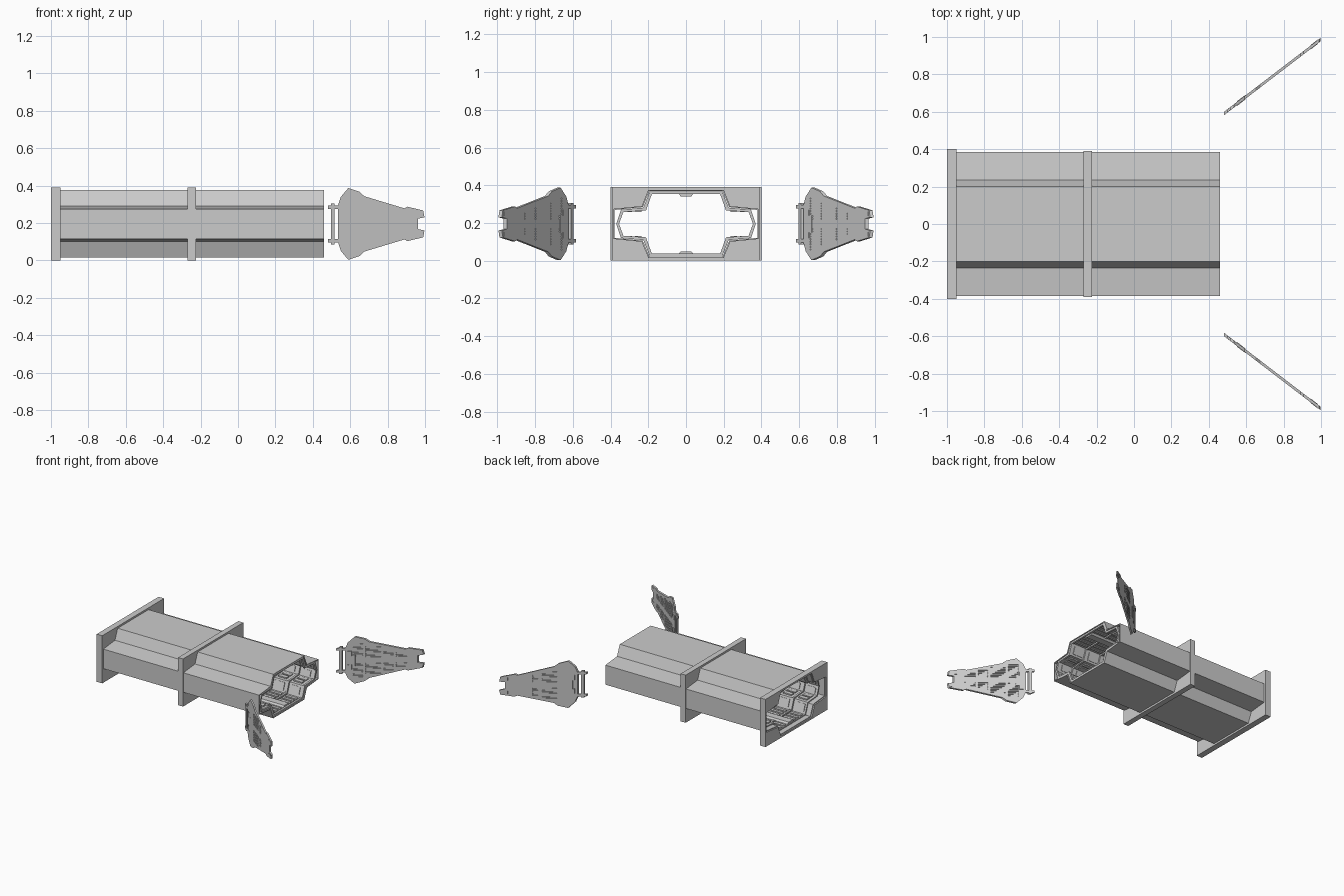
import bpy
import bmesh
from mathutils import Matrix, Vector
import math

cube = bpy.data.objects.get("Cube")
if cube:
    bpy.data.objects.remove(cube, do_unlink=True)

MID = 0.195          # height of the horizontal symmetry plane
START, END = -0.95, 0.46
BAYS = 10
PITCH = (END - START) / BAYS


def finish(name, bm):
    bmesh.ops.recalc_face_normals(bm, faces=bm.faces)
    mesh = bpy.data.meshes.new(name)
    bm.to_mesh(mesh)
    bm.free()
    obj = bpy.data.objects.new(name, mesh)
    bpy.context.collection.objects.link(obj)
    return obj


def loop(quarter):
    """Mirror a quarter section (top centre to side) into a closed loop."""
    right = quarter + [(y, -z) for y, z in reversed(quarter) if z]
    return right + [(-y, z) for y, z in reversed(right)]


def add_ring(bm, outer, inner, x0, x1):
    """Hollow section swept along x."""
    grid = [[bm.verts.new((x, y, z + MID)) for y, z in loop(q)]
            for x, q in ((x0, outer), (x1, outer), (x1, inner), (x0, inner))]
    # the side midpoint appears once per side, so both loops match in length
    n = len(grid[0])
    for k in range(4):
        a, b = grid[k], grid[(k + 1) % 4]
        for i in range(n):
            j = (i + 1) % n
            bm.faces.new((a[i], a[j], b[j], b[i]))


def add_box(bm, lo, hi, matrix=Matrix()):
    lo, hi = Vector(lo), Vector(hi)
    scale = Matrix.Diagonal((*(hi - lo), 1))
    bmesh.ops.create_cube(bm, size=1, matrix=matrix @ Matrix.Translation((lo + hi) / 2) @ scale)


def add_prism(bm, outline, y0, y1):
    """Extrude an x-z outline between two y positions."""
    front = [bm.verts.new((x, y0, z)) for x, z in outline]
    back = [bm.verts.new((x, y1, z)) for x, z in outline]
    bm.faces.new(front)
    bm.faces.new(back)
    for i in range(len(front)):
        j = (i + 1) % len(front)
        bm.faces.new((front[i], front[j], back[j], back[i]))


# Outer hull
SHELL = [(0.2, 0.18), (0.235, 0.095), (0.385, 0.08)]
SHELL_IN = [(0.194, 0.174), (0.229, 0.089), (0.379, 0.074)]
bm = bmesh.new()
add_ring(bm, SHELL, SHELL_IN, -0.99, END)
finish("outer_hull", bm)

# Rectangular support frames
for name, x0, x1, half in (("end_frame", -1, -0.95, 0.4), ("middle_frame", -0.27, -0.225, 0.39)):
    bm = bmesh.new()
    add_ring(bm, [(0.2, MID), (0.235, MID), (half, MID)], SHELL, x0, x1)
    finish(name, bm)

# Interior lining, one bay repeated along the passage
LINING = [(0.192, 0.172), (0.226, 0.086), (0.345, 0.075), (0.37, 0)]
PANEL = [(0.185, 0.165), (0.217, 0.078), (0.338, 0.068), (0.362, 0)]
RIB = [(0.181, 0.158), (0.212, 0.071), (0.332, 0.063), (0.355, 0)]
bm = bmesh.new()
add_ring(bm, LINING, PANEL, 0, PITCH - 0.024)
add_ring(bm, LINING, RIB, PITCH - 0.02, PITCH - 0.004)
slope = math.atan2(0.087, 0.032)
for sz in (1, -1):
    flip = Matrix.Translation((0, 0, MID)) @ Matrix.Diagonal((1, 1, sz, 1))
    # ridges across ceiling and floor
    for i in range(8):
        y = -0.15 + i * 0.3 / 7
        add_box(bm, (0.008, y - 0.012, 0.159), (PITCH - 0.03, y + 0.012, 0.166), flip)
    for sy in (1, -1):
        side = flip @ Matrix.Diagonal((1, sy, 1, 1))
        # sloped panel
        tilt = side @ Matrix.Translation((0, 0.2, 0.12)) @ Matrix.Rotation(-slope, 4, "X")
        add_box(bm, (0.015, -0.03, -0.004), (PITCH - 0.04, 0.03, 0.004), tilt)
        # ledge fittings
        for y in (0.235, 0.285):
            add_box(bm, (0.02, y, 0.064), (PITCH - 0.045, y + 0.035, 0.074), side)
        # side wall plate
        lean = side @ Matrix.Translation((0, 0.348, 0.036)) @ Matrix.Rotation(math.atan2(0.024, 0.068), 4, "X")
        add_box(bm, (0.02, -0.004, -0.022), (PITCH - 0.045, 0.006, 0.022), lean)
bay = finish("lining_bay", bm)
bay.location.x = START
for i in range(1, BAYS):
    copy = bpy.data.objects.new("lining_bay_%d" % i, bay.data)
    copy.location.x = START + i * PITCH
    bpy.context.collection.objects.link(copy)

# Lamp channels along ceiling and floor centre
LAMP = [(-0.04, 0.16), (-0.028, 0.146), (0.028, 0.146), (0.04, 0.16)]
for name, sz in (("ceiling_lamp", 1), ("floor_lamp", -1)):
    bm = bmesh.new()
    add_prism(bm, [(y, z * sz + MID) for y, z in LAMP], START, END - 0.02)
    obj = finish(name, bm)
    obj.data.transform(Matrix(((0, 1, 0, 0), (1, 0, 0, 0), (0, 0, 1, 0), (0, 0, 0, 1))))
    obj.data.flip_normals()

# Door panel, laid out flat then sheared to its open angle
HALF = [(0.535, 0.1), (0.55, 0.145), (0.59, 0.192), (0.65, 0.172), (0.675, 0.148),
        (0.89, 0.083), (0.905, 0.092), (0.99, 0.072), (0.997, 0.035), (0.962, 0.028)]
outline = [(x, MID + z) for x, z in HALF] + [(x, MID - z) for x, z in reversed(HALF)]
bm = bmesh.new()
add_prism(bm, outline, -0.009, 0.009)
door = finish("front_door", bm)


def add_slots(bm, columns, y0, y1):
    for x0, x1 in columns:
        limit = 0.155 - (x1 - 0.62) * 0.34
        for row in range(2, 11):
            dz = row * 0.0135
            if dz < limit:
                for s in (1, -1):
                    z = MID + s * dz
                    add_box(bm, (x0, y0, z - 0.003), (x1, y1, z + 0.003))


bm = bmesh.new()
add_slots(bm, ((0.655, 0.745), (0.768, 0.8)), -0.02, -0.004)
add_slots(bm, ((0.58, 0.64), (0.655, 0.745), (0.76, 0.82), (0.835, 0.9)), 0.004, 0.02)
cutter = finish("slot_cutter", bm)
cutter.hide_render = True
mod = door.modifiers.new("slots", "BOOLEAN")
mod.operation, mod.solver, mod.object = "DIFFERENCE", "EXACT", cutter
bpy.context.view_layer.objects.active = door
bpy.ops.object.modifier_apply(modifier=mod.name)
bpy.data.objects.remove(cutter, do_unlink=True)

# Door fittings: hinge bar, arms, latch plate and tip clamps
bm = bmesh.new()
add_box(bm, (0.498, -0.008, 0.085), (0.515, 0.008, 0.305))
for s in (1, -1):
    z = MID + s * 0.09
    add_box(bm, (0.482, -0.009, z - 0.009), (0.545, 0.009, z + 0.009))
    z = MID + s * 0.055
    add_box(bm, (0.945, -0.012, z - 0.012), (0.985, 0.012, z + 0.012))
    add_box(bm, (0.55, -0.013, z - 0.02), (0.575, 0.013, z + 0.02))
add_box(bm, (0.562, -0.012, 0.15), (0.595, 0.012, 0.24))
hinge = finish("front_door_hinge", bm)

shear = Matrix.Identity(4)
shear[1][0] = -0.765
shear[1][3] = -0.605 + 0.765 * 0.5
for obj in (door, hinge):
    obj.data.transform(shear)
    twin = obj.copy()
    twin.data = obj.data.copy()
    twin.name = obj.name.replace("front", "back")
    twin.data.transform(Matrix.Diagonal((1, -1, 1, 1)))
    twin.data.flip_normals()
    bpy.context.collection.objects.link(twin)
